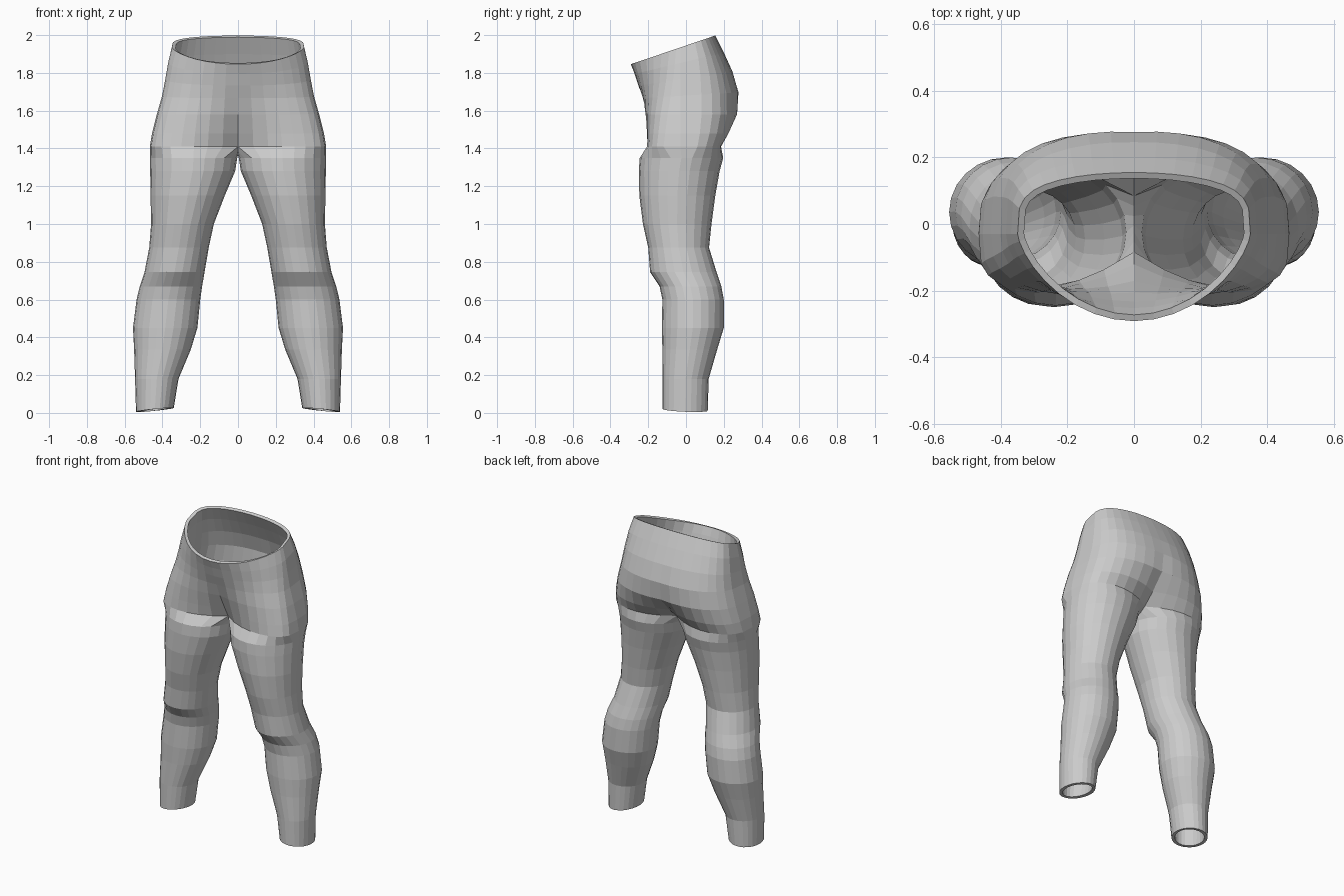
import bpy, bmesh
from math import sin, cos, radians

cube = bpy.data.objects.get("Cube")
if cube:
    bpy.data.objects.remove(cube, do_unlink=True)

fabric = bpy.data.materials.new("grey_fabric")
fabric.use_nodes = True
grey = (0.6, 0.6, 0.6, 1)
fabric.diffuse_color = grey
fabric.node_tree.nodes["Principled BSDF"].inputs["Base Color"].default_value = grey

OUTER = 18   # steps from front centre round the hip to back centre
SIDES = 24   # sides of a closed leg ring

# Leg rings: height, inner x, outer x, front y, back y
LEG = [(.18, .315, .545, -.125, .12), (.335, .25, .55, -.125, .165),
       (.45, .215, .556, -.128, .2), (.6, .2, .537, -.125, .2),
       (.67, .19, .52, -.14, .187), (.745, .177, .495, -.19, .162),
       (.875, .155, .47, -.2, .122), (1, .128, .46, -.228, .135),
       (1.15, .07, .463, -.247, .155), (1.28, .015, .465, -.25, .178),
       (1.35, .004, .467, -.245, .197)]

# Hip rings: height, tilt, half width, front y, back y,
# front dent, back dent, front squareness, back squareness
HIPS = [(1.41, 0, .467, -.243, .23, .14, .13, .5, .6),
        (1.48, 0, .455, -.24, .265, .1, .09, .55, .6),
        (1.58, 0, .43, -.24, .292, .05, .03, .65, .6),
        (1.68, .06, .402, -.24, .288, .015, .012, .8, .6),
        (1.77, .15, .385, -.252, .25, 0, .004, 1, .55),
        (1.86, .24, .37, -.272, .2, 0, 0, 1.2, .5),
        (1.945, .34, .35, -.292, .155, 0, 0, 1.4, .5)]


def leg_ring(z, x_in, x_out, front, back, tilt_x=0, tilt_y=0):
    cx, cy = (x_in + x_out) / 2, (front + back) / 2
    rx, ry = (x_out - x_in) / 2, (back - front) / 2
    ring = []
    for i in range(SIDES):
        a = radians(-45 + 360 * i / SIDES)
        dx, dy = rx * sin(a), -ry * cos(a)
        ring.append((cx + dx, cy + dy, z + tilt_x * dx + tilt_y * dy))
    return ring


def hip_ring(z, tilt, rx, front, back, dent_f, dent_b, sq_f, sq_b):
    mid = -.03
    ring = []
    for i in range(OUTER + 1):
        a = radians(180 * i / OUTER)
        x = 0 if i in (0, OUTER) else rx * sin(a)
        inward = (1 - x / rx) ** 2.5
        if cos(a) > 0:
            y = mid + (front - mid) * cos(a) ** sq_f + dent_f * inward
        else:
            y = mid + (back - mid) * abs(cos(a)) ** sq_b - dent_b * inward
        ring.append((x, y, z + tilt * y))
    return ring


def crotch_arc(front, back):
    # Centre seam passing under the body, from back to front
    count = SIDES - OUTER
    for k in range(1, count):
        t = k / count
        yield (0, back[1] + (front[1] - back[1]) * t, front[2] - .045 * sin(radians(180 * t)))


bm = bmesh.new()


def add_ring(points):
    return [bm.verts.new(p) for p in points]


def bridge(low, high, steps):
    for i in range(steps):
        j = (i + 1) % len(low)
        bm.faces.new((low[i], low[j], high[j], high[i]))


# Leg, from the slanted hem up to the crotch
ring = add_ring(leg_ring(.016, .34, .54, -.125, .115, -.1, -.04))
for row in LEG:
    upper = add_ring(leg_ring(*row))
    bridge(ring, upper, SIDES)
    ring = upper

# Crotch ring closes the leg along the centre seam
hip = hip_ring(*HIPS[0])
upper = add_ring(hip + list(crotch_arc(hip[0], hip[-1])))
bridge(ring, upper, SIDES)
ring = upper

# Hips and seat up to the sloping waist
for row in HIPS[1:]:
    upper = add_ring(hip_ring(*row))
    bridge(ring, upper, OUTER)
    ring = upper

mesh = bpy.data.meshes.new("trousers")
bm.to_mesh(mesh)
bm.free()
mesh.materials.append(fabric)
trousers = bpy.data.objects.new("trousers", mesh)
bpy.context.collection.objects.link(trousers)

# Other half, then cloth thickness
mirror = trousers.modifiers.new("other_half", 'MIRROR')
mirror.use_clip = True
mirror.merge_threshold = .0005
cloth = trousers.modifiers.new("cloth_thickness", 'SOLIDIFY')
cloth.thickness = .02
cloth.offset = -1
